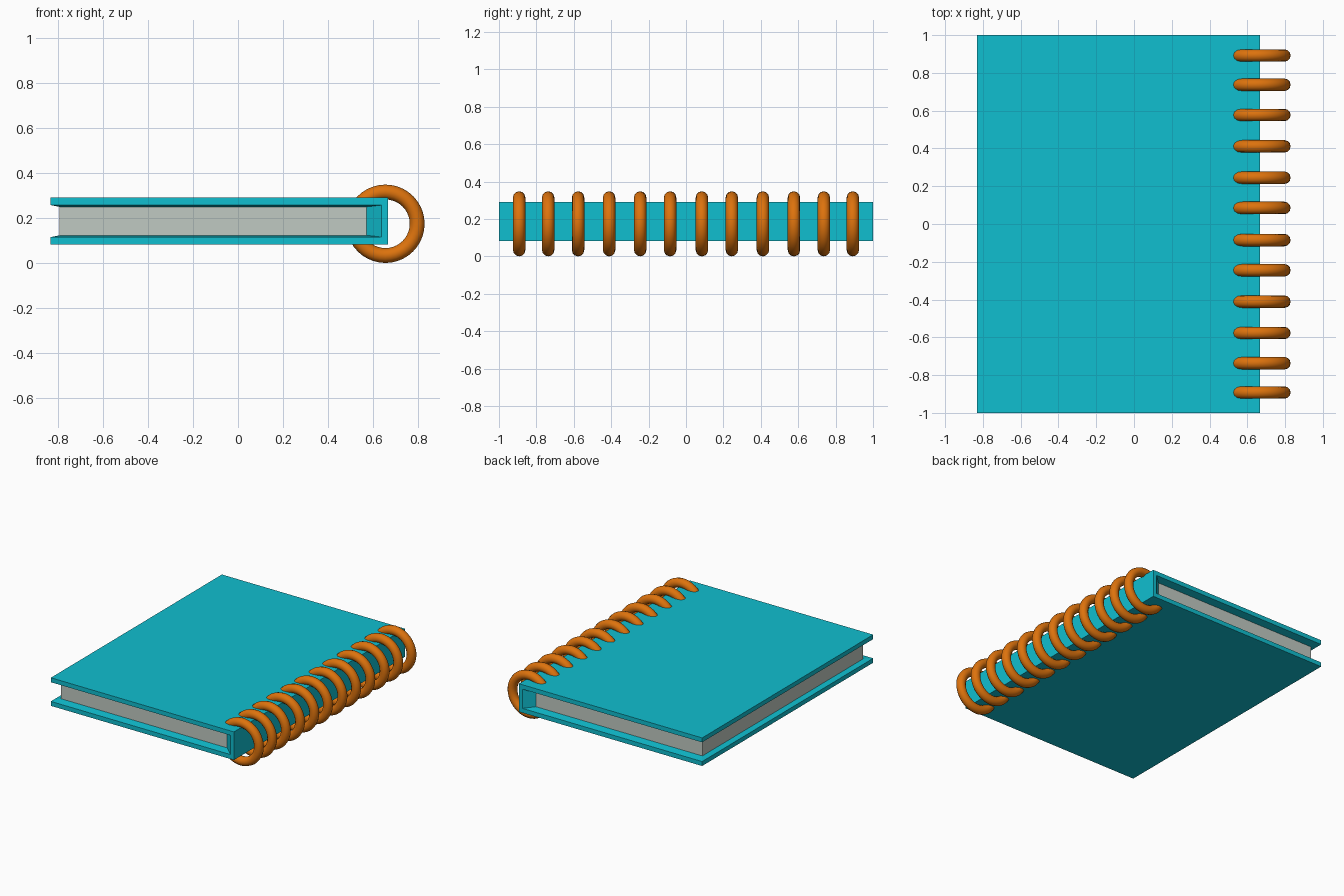
import bpy, bmesh, math

if "Cube" in bpy.data.objects:
    bpy.data.objects.remove(bpy.data.objects["Cube"])

ZC = 0.186                      # mid height of the book


def material(name, rgb):
    m = bpy.data.materials.new(name)
    m.diffuse_color = (*rgb, 1)
    m.use_nodes = True
    m.node_tree.nodes["Principled BSDF"].inputs["Base Color"].default_value = m.diffuse_color
    return m


teal = material("teal", (0.005, 0.52, 0.63))
paper = material("paper grey", (0.53, 0.59, 0.54))
orange = material("orange", (0.72, 0.17, 0.004))


def finish(bm, name, mat):
    bmesh.ops.recalc_face_normals(bm, faces=bm.faces)
    me = bpy.data.meshes.new(name)
    bm.to_mesh(me)
    bm.free()
    me.materials.append(mat)
    ob = bpy.data.objects.new(name, me)
    bpy.context.collection.objects.link(ob)
    return ob


# Cover: box with a tapered recess open on the left, front and back.
# Each level: left x, right x, half depth, half height
levels = {"outer": (-0.832, 0.667, 1.0, 0.104),
          "rim": (-0.832, 0.638, 1.0, 0.071),
          "page": (-0.792, 0.57, 0.94, 0.063)}
bm = bmesh.new()
v = {}
for key, (x0, x1, hy, hz) in levels.items():
    for side, x in (("l", x0), ("r", x1)):
        for y in (-1, 1):
            for z in (-1, 1):
                v[key, side, y, z] = bm.verts.new((x, y * hy, ZC + z * hz))


def quad(*keys):
    bm.faces.new([v[k] for k in keys])


def band(a, b, ends):
    # face joining two levels along one edge
    (p, q) = ends
    quad((a, *p), (a, *q), (b, *q), (b, *p))


for z in (-1, 1):
    for key in ("outer", "page"):       # outside and inside of each board
        quad((key, "l", -1, z), (key, "r", -1, z), (key, "r", 1, z), (key, "l", 1, z))
    for a, b in (("outer", "rim"), ("rim", "page")):
        band(a, b, (("l", -1, z), ("l", 1, z)))
        for y in (-1, 1):
            band(a, b, (("l", y, z), ("r", y, z)))
for y in (-1, 1):                       # ends of the spine
    band("outer", "rim", (("r", y, -1), ("r", y, 1)))
    band("rim", "page", (("r", y, -1), ("r", y, 1)))
for key in ("outer", "page"):           # outside and inside of the spine
    quad((key, "r", -1, -1), (key, "r", 1, -1), (key, "r", 1, 1), (key, "r", -1, 1))
finish(bm, "cover", teal)

# Page block
x0, x1, hy, hz = levels["page"]
bm = bmesh.new()
bmesh.ops.create_cube(bm, size=1)
for w in bm.verts:
    w.co = ((x0 + x1) / 2 + w.co.x * (x1 - x0), w.co.y * 2 * hy, ZC + w.co.z * 2 * hz)
finish(bm, "pages", paper)

# Binding rings along the spine, mirrored front to back
half = (0.085, 0.245, 0.411, 0.577, 0.737, 0.892)
for i, y in enumerate([-h for h in reversed(half)] + list(half)):
    bpy.ops.mesh.primitive_torus_add(major_radius=0.141, minor_radius=0.033,
                                     major_segments=40, minor_segments=12,
                                     location=(0.655, y, 0.174),
                                     rotation=(math.pi / 2, 0, 0))
    ring = bpy.context.object
    ring.name = f"binding_ring_{i + 1}"
    ring.data.materials.append(orange)
    bpy.ops.object.shade_smooth()
